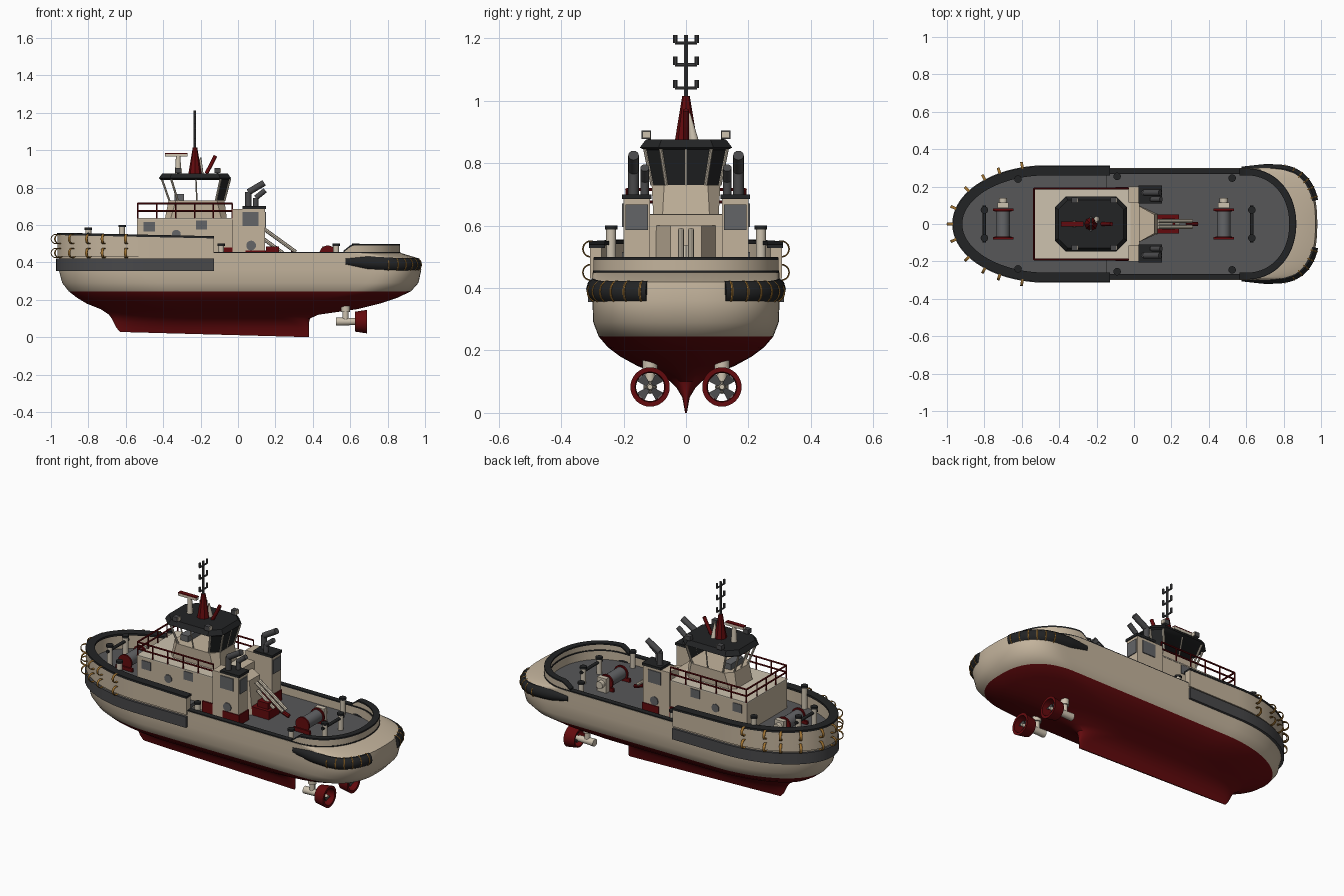
import bpy, bmesh
from math import sin, cos, pi, radians, atan2, hypot
from mathutils import Vector, Matrix

if "Cube" in bpy.data.objects:
    bpy.data.objects.remove(bpy.data.objects["Cube"])

def mat(name, r, g, b):
    m = bpy.data.materials.new(name)
    m.diffuse_color = (r, g, b, 1)
    m.use_nodes = True
    m.node_tree.nodes["Principled BSDF"].inputs["Base Color"].default_value = m.diffuse_color
    return m
TAN = mat("tan", .55, .455, .335)
CREAM = mat("cream", .61, .54, .43)
RED = mat("dark_red", .125, .003, .004)
BLACK = mat("black", .016, .017, .018)
DECK = mat("deck_grey", .095, .095, .098)
GREY = mat("fender_grey", .065, .065, .068)
STEEL = mat("steel_grey", .125, .128, .135)
ORANGE = mat("rope_orange", .34, .165, .03)

def add(name, bm, m):
    bmesh.ops.recalc_face_normals(bm, faces=bm.faces)
    me = bpy.data.meshes.new(name)
    bm.to_mesh(me); bm.free()
    me.materials.append(m)
    o = bpy.data.objects.new(name, me)
    bpy.context.collection.objects.link(o)
    return o

def loft(name, rings, m, cap=True, loop=False):
    bm = bmesh.new()
    R = [[bm.verts.new(p) for p in r] for r in rings]
    n = len(R[0])
    for a, b in zip(R, R[1:] + ([R[0]] if loop else [])):
        for i in range(n):
            j = (i + 1) % n
            bm.faces.new((a[i], a[j], b[j], b[i]))
    if cap and not loop:
        bm.faces.new(R[0]); bm.faces.new(R[-1])
    return add(name, bm, m)

def box(name, x0, x1, y0, y1, z0, z1, m):
    return loft(name, [[(x0, y0, z), (x1, y0, z), (x1, y1, z), (x0, y1, z)] for z in (z0, z1)], m)

def rod(name, a, b, r, m, r2=None, seg=16):
    a, b = Vector(a), Vector(b)
    bm = bmesh.new()
    mx = Matrix.Translation((a + b) / 2) @ (b - a).to_track_quat('Z', 'Y').to_matrix().to_4x4()
    bmesh.ops.create_cone(bm, cap_ends=True, segments=seg, radius1=r, radius2=r if r2 is None else r2,
                          depth=(b - a).length, matrix=mx)
    return add(name, bm, m)

def pipe(name, pts, r, m):
    for a, b in zip(pts, pts[1:]):
        rod(name, a, b, r, m)

def ring(name, loc, ang, R, r, m, wide=1.0):
    # band ring whose axis is horizontal, at angle ang
    prof = [(R + r * cos(k * pi / 3), wide * r * sin(k * pi / 3)) for k in range(6)]
    ax = Vector((cos(ang), sin(ang), 0)); side = Vector((-sin(ang), cos(ang), 0))
    rings = []
    for i in range(24):
        d = side * cos(i * pi / 12) + Vector((0, 0, sin(i * pi / 12)))
        rings.append([Vector(loc) + d * q + ax * w for q, w in prof])
    loft(name, rings, m, loop=True)

# ---- plan outline of the hull (one half, bow to stern)
def half(xb=-.958, xs=.975, hw=.3, lb=.49, ls=.24, n=2.6):
    h = [(xb + lb * (1 - cos(i * pi / 48)), hw * sin(i * pi / 48)) for i in range(24)]
    x0, x1 = xb + lb, xs - ls
    h += [(x0 + (x1 - x0) * i / 60, hw) for i in range(61)]
    for i in range(1, 25):
        c, s = cos(i * pi / 48) if i < 24 else 0, sin(i * pi / 48)
        h.append((x1 + ls * s ** (2 / n), hw * c ** (2 / n)))
    return h
def bow_path(h): return [(x, -y) for x, y in h[:0:-1]] + h
def stern_path(h): return h + [(x, -y) for x, y in h[-2::-1]]
def full(h): return h + [(x, -y) for x, y in h[-2:0:-1]]

def normals(p):
    out = []
    for i in range(len(p)):
        a, b = p[max(0, i - 1)], p[min(len(p) - 1, i + 1)]
        tx, ty = b[0] - a[0], b[1] - a[1]
        l = hypot(tx, ty) or 1
        out.append((-ty / l, tx / l))
    return out
def sweep(name, path, keep, sec, m):
    # sec(x) gives the (outward offset, z) section
    rings = [[(x + nx * o, y + ny * o, z) for o, z in sec(x)]
             for (x, y), (nx, ny) in zip(path, normals(path)) if keep(x, y)]
    return loft(name, rings, m)
def rect(o0, o1, z0, z1):
    f = lambda z, x: z(x) if callable(z) else z
    return lambda x: [(o0, f(z0, x)), (o1, f(z0, x)), (o1, f(z1, x)), (o0, f(z1, x))]

# ---- hull: waterlines (z, bow x, stern x, half width, bow length, stern length, stern power)
levels = [(.0, -.63, .38, .003, .3, .05, 4), (.05, -.65, .38, .012, .35, .06, 3), (.08, -.665, .38, .03, .4, .1, 2.5),
          (.1, -.675, .385, .05, .42, .15, 2.2), (.12, -.69, .43, .08, .45, .3, 2), (.15, -.735, .64, .155, .48, .42, 2),
          (.18, -.81, .76, .21, .5, .42, 2.1), (.21, -.86, .85, .25, .5, .36, 2.3), (.245, -.905, .925, .28, .5, .3, 2.5),
          (.29, -.94, .965, .297, .5, .26, 2.6), (.36, -.958, .98, .3, .49, .24, 2.6), (.42, -.958, .97, .3, .49, .24, 2.6),
          (.45, -.958, .87, .3, .49, .27, 2.1), (.45, -.93, .84, .272, .48, .27, 2.1), (.40, -.93, .84, .272, .48, .27, 2.1)]
rings = []
for z, *a in levels:
    rings.append([(x, y, z if z else .028 * (.38 - x) / 1.02) for x, y in full(half(*a))])
hull = loft("hull", rings, TAN)
hull.data.materials.append(RED); hull.data.materials.append(DECK)
for p in hull.data.polygons:
    if p.center.z < .245: p.material_index = 1
    elif len(p.vertices) > 4: p.material_index = 2

H, S = half(), half(xs=.87, ls=.27, n=2.1)
sheer = lambda x: .528 + .018 * (-.13 - x) / .84
fore = lambda x, y: x < -.115
sweep("fore_bulwark", bow_path(H), fore, rect(-.03, .008, .43, sheer), TAN)
sweep("fore_rail", bow_path(H), fore, rect(-.04, .01, sheer, lambda x: sheer(x) + .012), BLACK)
sweep("bow_fender", bow_path(H), fore, rect(-.02, .014, .355, .42), GREY)
loft("fore_deck", [[(x, y * .93, z) for x, y in bow_path(H) if x < -.13] for z in (.44, .462)], DECK)
sweep("aft_rail", stern_path(S), lambda x, y: x > -.15, rect(-.034, -.002, .449, .456), BLACK)
rise = lambda x: .45 + .04 * min(1, max(0, (x - .56) / .05))
sweep("stern_bulwark", stern_path(S), lambda x, y: x > .56, rect(-.03, -.004, .445, rise), TAN)
sweep("stern_rail", stern_path(S), lambda x, y: x > .56, rect(-.04, -.004, rise, lambda x: rise(x) + .009), BLACK)

# ---- stern fenders with rope bands
def tube(x):
    r = .02 + .016 * min(1, max(0, (x - .57) / .12))
    zc = .405 - .017 * min(1, max(0, (x - .57) / .3))
    return [(r * .85 * cos(k * pi / 5) - .011, zc + r * sin(k * pi / 5)) for k in range(10)]
for s in (1, -1):
    path = H if s > 0 else [(x, -y) for x, y in H[::-1]]
    sweep("stern_fender", path, lambda x, y: x > .57 and abs(y) > .12, tube, BLACK)
    for k, ((x, y), (nx, ny)) in enumerate(zip(path, normals(path))):
        if x > .74 and abs(y) > .125 and k % 3 == 0:
            ring("fender_rope", (x - nx * .014, y - ny * .014, .388), atan2(nx, -ny), .034, .0028, ORANGE, 1.4)
# ---- rope loops round the bow, thin wide bands
for px in (-.96, -.94, -.88, -.8, -.7, -.6):
    i = min(range(24), key=lambda k: abs(H[k][0] - px))
    x, y = H[i]
    nx, ny = normals(bow_path(H))[len(H) - 1 + i]
    for s in ((1, -1) if i else (1,)):
        for z in (.45, .525):
            ring("rope_loop", (x + nx * .016, s * (y + ny * .016), z), atan2(s * nx, -ny), .025, .0025, ORANGE, 3.4)

# ---- deckhouse
box("deckhouse", -.54, -.02, -.19, .19, .42, .63, TAN)
box("deckhouse_roof", -.54, -.02, -.192, .192, .63, .637, CREAM)
box("aft_house", -.03, .03, -.125, .125, .4, .635, TAN)
loft("aft_casing", [[(.02, -.1, z), (.02, .1, z), (x, .05, z), (x, -.05, z)] for z, x in ((.4, .13), (.6, .11))], TAN)
for s in (1, -1):
    for x, z in ((-.47, .59), (-.19, .6)):
        box("house_window", x - .035, x + .025, s * .185, s * .194, z - .025, z + .025, STEEL)
    rod("porthole", (-.33, s * .186, .55), (-.33, s * .195, .55), .024, STEEL, seg=24)
    box("house_kick_plate", -.1, -.02, s * .185, s * .198, .4, .48, RED)
    # railing
    for z in (.675, .715):
        rod("rail_side", (-.535, s * .19, z), (-.03, s * .19, z), .005, RED, seg=8)
    for k in range(6):
        rod("rail_post", (-.535 + k * .101, s * .19, .635), (-.535 + k * .101, s * .19, .715), .004, RED, seg=8)
    # funnels and exhausts
    box("funnel", -.03, .145, s * .115, s * .2, .4, .685, TAN)
    box("funnel_base", .04, .15, s * .11, s * .205, .4, .462, RED)
    box("funnel_cap", .025, .15, s * .11, s * .205, .685, .7, BLACK)
    box("funnel_side_vent", .025, .11, s * .19, s * .205, .595, .67, STEEL)
    box("funnel_aft_vent", .14, .15, s * .122, s * .194, .585, .668, STEEL)
    rod("funnel_porthole", (.07, s * .195, .49), (.07, s * .205, .49), .026, STEEL, seg=24)
    pipe("exhaust_large", [(.055, s * .168, .69), (.055, s * .168, .775), (.14, s * .168, .825)], .017, GREY)
    pipe("exhaust_small", [(.095, s * .132, .69), (.095, s * .132, .745), (.145, s * .132, .785)], .014, GREY)
for z in (.675, .715):
    rod("rail_front", (-.535, -.19, z), (-.535, .19, z), .005, RED, seg=8)
for y in (-.09, 0, .09):
    rod("rail_post", (-.535, y, .635), (-.535, y, .715), .004, RED, seg=8)

# ---- wheelhouse
def octo(cx, hx, hy, c, z):
    q = [(hx, -hy + c), (hx, hy - c), (hx - c, hy), (-hx + c, hy), (-hx, hy - c), (-hx, -hy + c), (-hx + c, -hy), (hx - c, -hy)]
    return [Vector((cx + x, y, z)) for x, y in q]
loft("wheelhouse_base", [octo(-.225, .165, .105, .03, .635), octo(-.222, .15, .11, .04, .73)], TAN)
lo, hi = octo(-.22, .147, .108, .045, .73), octo(-.225, .182, .131, .05, .845)
for i in range(8):
    j = (i + 1) % 8
    rod("window_pillar", lo[i], hi[i], .006, CREAM, seg=8)
    if i % 2 == 0:
        rod("window_mullion", lo[i].lerp(lo[j], .5), hi[i].lerp(hi[j], .5), .004, CREAM, seg=8)
for i in (7, 0, 1):
    j = (i + 1) % 8
    d = Vector((.004, 0, 0))
    loft("aft_window", [[lo[i], lo[j], hi[j], hi[i]], [lo[i] - d, lo[j] - d, hi[j] - d, hi[i] - d]], BLACK)
loft("wheelhouse_roof", [octo(-.23, .182, .13, .05, .84), octo(-.23, .193, .148, .06, .85),
                         octo(-.23, .175, .128, .05, .876)], BLACK)
box("helm_console", -.34, -.29, -.06, .06, .73, .765, STEEL)

# ---- roof gear and mast
rod("mast_base", (-.23, 0, .87), (-.23, 0, 1.015), .036, RED, .012, 8)
rod("mast_pole", (-.23, 0, 1.0), (-.23, 0, 1.21), .007, GREY, seg=10)
for z in (1.04, 1.115, 1.185):
    rod("mast_crossbar", (-.23, -.036, z), (-.23, .036, z), .005, GREY, seg=8)
    for s in (1, -1):
        rod("mast_lamp", (-.23, s * .034, z), (-.23, s * .034, z + .026), .007, GREY, seg=10)
rod("radar_pedestal", (-.32, 0, .87), (-.32, 0, .965), .018, CREAM, .012)
box("radar_scanner", -.39, -.27, -.012, .012, .965, .98, CREAM)
box("radar_scanner_top", -.39, -.27, -.013, .013, .98, .985, RED)
rod("roof_cone", (-.2, .025, .87), (-.2, .01, .96), .016, CREAM, .004)
pipe("roof_horn", [(-.17, 0, .875), (-.145, 0, .92), (-.12, 0, .97)], .01, RED)
for s in (1, -1):
    for x in (-.32, -.11):
        rod("searchlight_post", (x, s * .118, .86), (x, s * .118, .885), .006, BLACK, seg=8)
        box("searchlight", x - .015, x + .015, s * .112, s * .142, .878, .904, GREY)
        box("searchlight_lens", x + .015, x + .02, s * .114, s * .14, .88, .902, CREAM)

# ---- towing crane
box("crane_base", .12, .24, -.05, .05, .4, .45, RED)
box("crane_foot", .15, .22, -.03, .03, .45, .485, RED)
for s in (1, -1):
    rod("crane_arm", (.13, s * .016, .585), (.31, s * .016, .455), .01, CREAM, seg=8)
rod("crane_strut", (.13, 0, .53), (.24, 0, .45), .01, CREAM, seg=8)
rod("crane_hook", (.28, 0, .45), (.34, 0, .43), .012, RED, seg=8)

# ---- winches, H-bitts and bollards
for x, z in ((-.7, .46), (.48, .4)):
    rod("winch_drum", (x, -.07, z + .045), (x, .07, z + .045), .036, STEEL, seg=24)
    for s in (1, -1):
        rod("winch_flange", (x, s * .066, z + .045), (x, s * .076, z + .045), .045, RED, seg=24)
        box("winch_frame", x - .055, x + .055, s * .07, s * .084, z, z + .022, RED)
    rod("winch_motor", (x, .085, z + .05), (x, .14, z + .05), .022, CREAM)
    box("winch_gearbox", x - .03, x + .03, .086, .115, z, z + .085, CREAM)
def bollard(x, y, z0, z1):
    rod("bollard", (x, y, z0), (x, y, z1 - .012), .016, CREAM)
    rod("bollard_cap", (x, y, z1 - .012), (x, y, z1), .02, BLACK)
for s in (1, -1):
    bollard(-.8, s * .075, .46, .585)
    bollard(.63, s * .075, .4, .5)
    bollard(-.62, s * .24, .46, .6)
    bollard(-.09, s * .255, .4, .5)
    bollard(.525, s * .245, .4, .5)
rod("bitt_bar_fore", (-.8, -.1, .55), (-.8, .1, .55), .009, BLACK)
rod("bitt_bar_aft", (.63, -.1, .47), (.63, .1, .47), .009, BLACK)

# ---- azimuth thrusters
for s in (1, -1):
    y, z = s * .115, .083
    circ = lambda x, r: [(x, y + r * cos(k * pi / 16), z + r * sin(k * pi / 16)) for k in range(32)]
    loft("thruster_nozzle", [circ(.625, .053), circ(.69, .063), circ(.69, .048), circ(.625, .045)], RED, loop=True)
    rod("thruster_hub", (.525, y, z), (.63, y, z), .022, CREAM, .018)
    rod("propeller_hub", (.63, y, z), (.68, y, z), .015, CREAM, .008)
    rod("thruster_leg", (.575, y, z), (.575, y, .17), .016, CREAM)
    rod("thruster_collar", (.575, y, .135), (.575, y, .17), .024, CREAM)
    for k in range(4):
        a = k * pi / 2 + pi / 4
        d, t = Vector((0, cos(a), sin(a))), Vector((.35, -sin(a), cos(a)))
        c = Vector((.655, y, z))
        e = Vector((.003, 0, 0))
        q = [c + d * .01 - t * .007, c + d * .044 - t * .017, c + d * .044 + t * .017, c + d * .01 + t * .007]
        loft("propeller_blade", [[p - e for p in q], [p + e for p in q]], GREY)

# ---- shading
for o in bpy.data.objects:
    o.select_set(True)
bpy.context.view_layer.objects.active = hull
bpy.ops.object.shade_smooth_by_angle(angle=radians(35))
